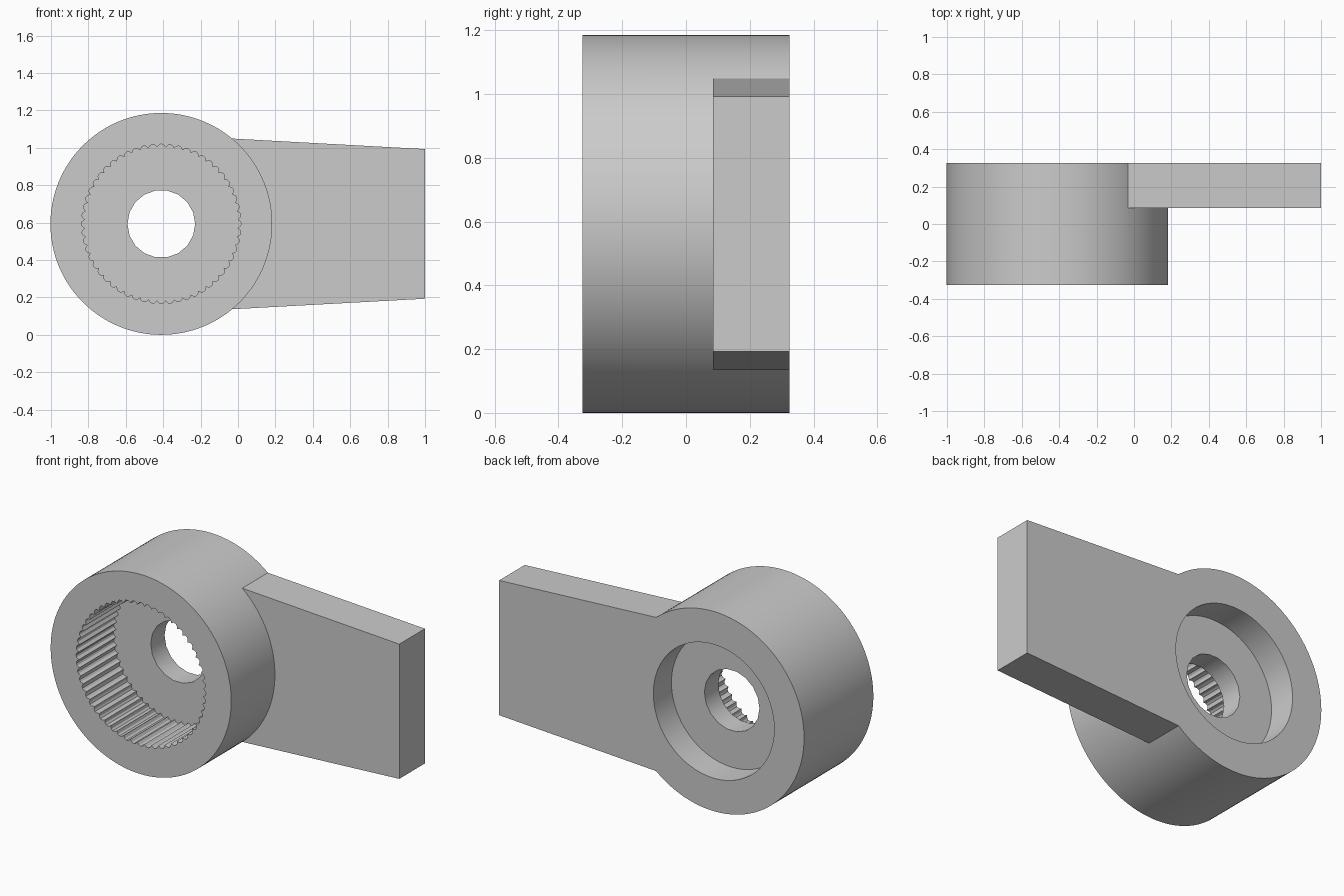
import bpy, bmesh
from math import sin, cos, pi, radians

cube = bpy.data.objects.get("Cube")
if cube:
    bpy.data.objects.remove(cube, do_unlink=True)

CX, R = -0.41, 0.593          # ring centre in x, ring radius (also its centre height)
FRONT, BACK = -0.325, 0.325

grey = bpy.data.materials.new("plain grey")
grey.use_nodes = True
colour = (0.6, 0.6, 0.6, 1)
grey.diffuse_color = colour
grey.node_tree.nodes["Principled BSDF"].inputs["Base Color"].default_value = colour


def prism(name, outline, y0, y1):
    """Extrude an (x, z) outline from y0 to y1."""
    bm = bmesh.new()
    face = bm.faces.new([bm.verts.new((x, y0, z)) for x, z in outline])
    top = bmesh.ops.extrude_face_region(bm, geom=[face])["geom"]
    bmesh.ops.translate(bm, vec=(0, y1 - y0, 0),
                        verts=[v for v in top if isinstance(v, bmesh.types.BMVert)])
    bmesh.ops.recalc_face_normals(bm, faces=bm.faces)
    mesh = bpy.data.meshes.new(name)
    bm.to_mesh(mesh)
    bm.free()
    mesh.materials.append(grey)
    obj = bpy.data.objects.new(name, mesh)
    bpy.context.collection.objects.link(obj)
    return obj


def circle(radii, n):
    """Closed outline around the ring axis, cycling through the radii."""
    return [(CX + radii[i % len(radii)] * cos(2 * pi * i / n),
             R + radii[i % len(radii)] * sin(2 * pi * i / n)) for i in range(n)]


def combine(target, tool, operation):
    mod = target.modifiers.new(tool.name, 'BOOLEAN')
    mod.operation, mod.solver, mod.object = operation, 'EXACT', tool
    bpy.context.view_layer.objects.active = target
    bpy.ops.object.modifier_apply(modifier=mod.name)
    bpy.data.objects.remove(tool, do_unlink=True)


# Solid ring body with the tapered arm flush to its back
body = prism("ring_with_arm", circle([R], 128), FRONT, BACK)
arm = prism("arm", [(-0.1, 1.053), (1, 0.993), (1, 0.193), (-0.1, 0.133)], 0.085, BACK)
combine(body, arm, 'UNION')

# Toothed front bore, round back recess and the hole joining them
TEETH = 56
bore = prism("toothed_bore", circle([0.427, 0.423, 0.409, 0.423], TEETH * 4), FRONT - 0.1, 0.025)
recess = prism("back_recess", circle([0.397], 96), 0.155, BACK + 0.1)
hole = prism("centre_hole", circle([0.181], 18), -0.05, 0.25)
for cutter in (bore, recess, hole):
    cutter.hide_render = True
    combine(body, cutter, 'DIFFERENCE')

# Smooth round walls, sharp rims and teeth
bpy.ops.object.select_all(action='DESELECT')
body.select_set(True)
bpy.context.view_layer.objects.active = body
bpy.ops.object.shade_smooth_by_angle(angle=radians(30))
